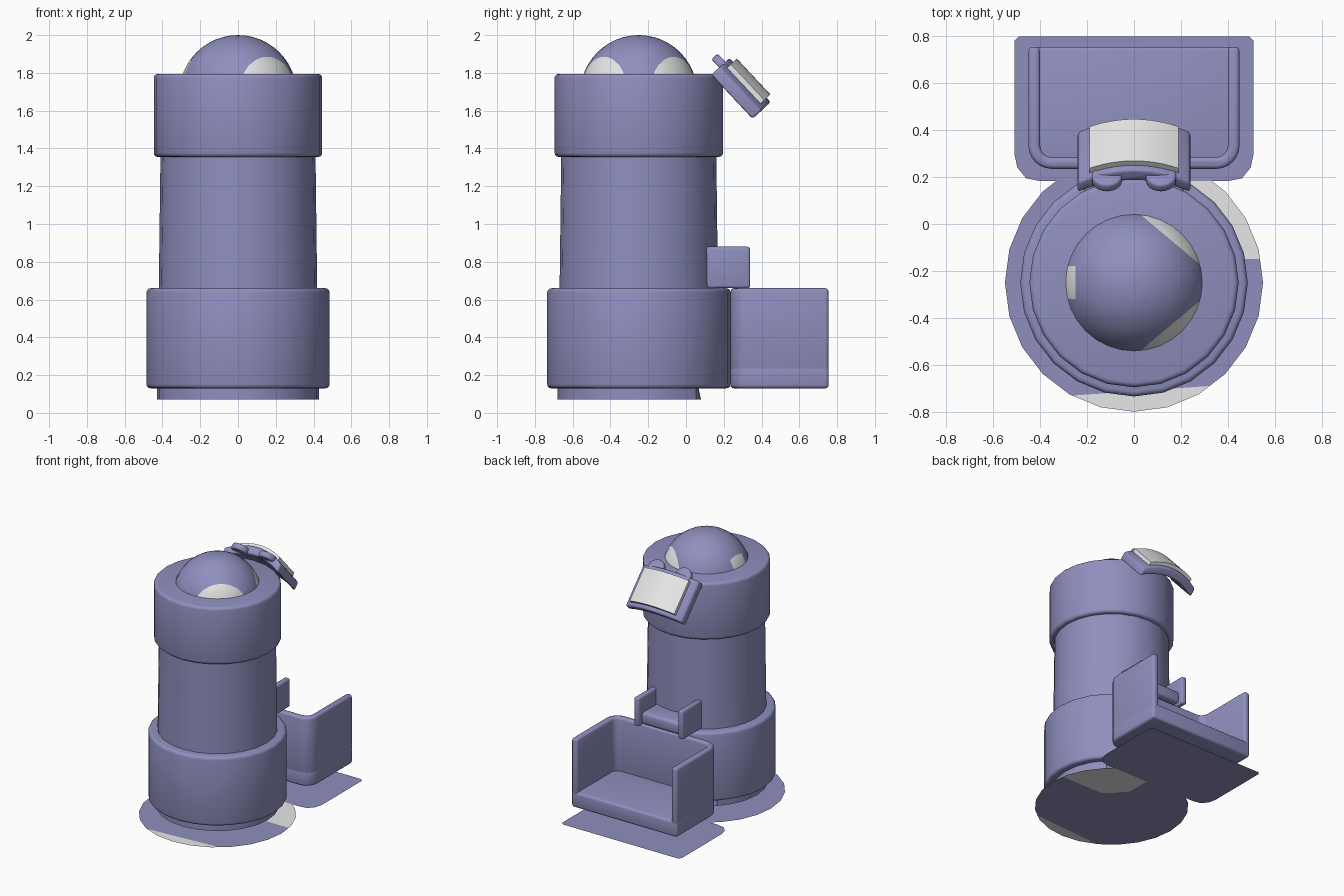
import bpy, bmesh, math
from mathutils import Vector, Matrix

if "Cube" in bpy.data.objects:
    bpy.data.objects.remove(bpy.data.objects["Cube"])

CY = -0.25   # y of the column axis
SEG = 24


def material(name, rgb):
    m = bpy.data.materials.new(name)
    m.diffuse_color = (*rgb, 1)
    m.use_nodes = True
    m.node_tree.nodes["Principled BSDF"].inputs["Base Color"].default_value = m.diffuse_color
    return m


LILAC = material("lilac", (0.275, 0.275, 0.52))
GREY = material("light grey", (0.8, 0.8, 0.8))


def finish(name, bm, mats=(LILAC,), bevel=0, segs=3, angle=35):
    bmesh.ops.recalc_face_normals(bm, faces=bm.faces)
    me = bpy.data.meshes.new(name)
    bm.to_mesh(me)
    bm.free()
    ob = bpy.data.objects.new(name, me)
    bpy.context.collection.objects.link(ob)
    for m in mats:
        me.materials.append(m)
    bpy.ops.object.select_all(action='DESELECT')
    ob.select_set(True)
    bpy.context.view_layer.objects.active = ob
    if bevel:
        mod = ob.modifiers.new("bevel", 'BEVEL')
        mod.width, mod.segments = bevel, segs
        mod.limit_method, mod.angle_limit = 'ANGLE', math.radians(40)
        bpy.ops.object.modifier_apply(modifier="bevel")
    bpy.ops.object.shade_smooth_by_angle(angle=math.radians(angle))
    return ob


def drum(name, z0, z1, r0, r1, bevel=0, back_limit=None):
    bm = bmesh.new()
    bmesh.ops.create_cone(bm, cap_ends=True, segments=SEG, radius1=r0, radius2=r1, depth=z1 - z0)
    if back_limit:
        for v in bm.verts:
            v.co.y = min(v.co.y, back_limit[0] if v.co.z < 0 else back_limit[1])
    bmesh.ops.translate(bm, verts=bm.verts, vec=(0, CY, (z0 + z1) / 2))
    return finish(name, bm, bevel=bevel)


def slab(name, pts, z0, z1, bevel=0):
    bm = bmesh.new()
    f = bm.faces.new([bm.verts.new((x, y, z0)) for x, y in pts])
    if z1 > z0:
        g = bmesh.ops.extrude_face_region(bm, geom=[f])
        bmesh.ops.translate(bm, verts=[v for v in g["geom"] if isinstance(v, bmesh.types.BMVert)],
                            vec=(0, 0, z1 - z0))
    return finish(name, bm, bevel=bevel)


def box(name, lo, hi, bevel):
    return slab(name, [(lo[0], lo[1]), (hi[0], lo[1]), (hi[0], hi[1]), (lo[0], hi[1])], lo[2], hi[2], bevel)


def cut(bm, co, no):
    bmesh.ops.bisect_plane(bm, geom=bm.verts[:] + bm.edges[:] + bm.faces[:], plane_co=co, plane_no=no)


# column
drum("column_foot", 0.07, 0.16, 0.43, 0.43, back_limit=(0.33, 0.31))
drum("lower_ring", 0.13, 0.66, 0.485, 0.485, 0.022)
drum("column_shaft", 0.6, 1.4, 0.42, 0.41)
drum("upper_ring", 1.355, 1.795, 0.446, 0.446, 0.022)

# dome with three grey patches cut in
bm = bmesh.new()
bmesh.ops.create_uvsphere(bm, u_segments=32, v_segments=24, radius=0.31)
cut(bm, (0, 0, 0.09), (0, 0, 1))
bmesh.ops.delete(bm, geom=[v for v in bm.verts if v.co.z < 0.085], context='VERTS')
a = math.radians(50)
sides = [Vector((math.cos(a), s * math.sin(a), 0)) for s in (1, -1)]
for n in sides:
    cut(bm, n * 0.24, n)
cut(bm, (-0.25, 0, 0), (1, 0, 0))
for s in (1, -1):
    cut(bm, (0, 0.07 * s, 0), (0, 1, 0))
for f in bm.faces:
    c = f.calc_center_median()
    if any(c.dot(n) > 0.24 for n in sides) or (c.x < -0.25 and abs(c.y) < 0.07):
        f.material_index = 1
bmesh.ops.translate(bm, verts=bm.verts, vec=(0, CY, 1.69))
finish("dome", bm, (LILAC, GREY), angle=60)

# flat floor disc with two grey areas
bm = bmesh.new()
bmesh.ops.create_circle(bm, cap_ends=True, segments=SEG, radius=0.55)
corner = [((0, 0.1, 0), (0, 1, 0)), ((0.035, 0, 0), (1, 0, 0)),
          ((0.15, 0.12, 0), (0.5, 0.86, 0)), ((0.04, 0.24, 0), (0.75, 0.66, 0))]
front = ((0.04, -0.46, 0), (0.07, -1, 0))
for co, no in corner + [front]:
    cut(bm, co, no)


def beyond(c, plane):
    return (c - Vector(plane[0])).dot(Vector(plane[1])) > 0


for f in bm.faces:
    c = f.calc_center_median()
    if beyond(c, front) or all(beyond(c, p) for p in corner):
        f.material_index = 1
# trim where the seat floor plate takes over
cut(bm, (0, 0.433, 0), (0, 1, 0))
bmesh.ops.delete(bm, geom=[f for f in bm.faces if f.calc_center_median().y > 0.433], context='FACES')
bmesh.ops.translate(bm, verts=bm.verts, vec=(0, CY, 0))
disc = finish("floor_disc", bm, (LILAC, GREY))

# floor plate below the bench
half = [(0.40, 0.183), (0.46, 0.195), (0.497, 0.24), (0.51, 0.30), (0.51, 0.78), (0.49, 0.80)]
slab("floor_plate", half + [(-x, y) for x, y in reversed(half)], 0, 0)


# bench: slab and U-shaped wall
def u_path(inset):
    r = 0.10 - inset
    arc = [(0.35 + r * math.cos(t), 0.335 - r * math.sin(t))
           for t in [math.radians(15 * i) for i in range(7)]]
    right = [(0.45 - inset, 0.755)] + arc
    return right + [(-x, y) for x, y in reversed(right)]


slab("bench_slab", u_path(0), 0.13, 0.25, 0.018)
slab("bench_wall", u_path(0) + u_path(0.05)[::-1], 0.22, 0.66, 0.018)

# small holder on the back of the column
for s, side in ((1, "right"), (-1, "left")):
    x0, x1 = sorted((0.165 * s, 0.21 * s))
    box("holder_plate_" + side, (x0, 0.09, 0.66), (x1, 0.34, 0.88), 0.015)
box("holder_bar", (-0.17, 0.09, 0.67), (0.17, 0.31, 0.765), 0.025)

# tilted curved display; local axes are x, up the panel, outward
up = Vector((0, -0.683, 0.73))
out = Vector((0, 0.73, 0.683))
TILT = Matrix(((1, 0, 0, 0), (0, up.y, out.y, 0.24), (0, up.z, out.z, 1.67), (0, 0, 0, 1)))


def curved_panel(name, w, h, n0, n1, mat, bevel):
    bm = bmesh.new()
    xs = [w * (i / 6 - 1) for i in range(13)]
    bulge = [0.07 * (1 - (x / 0.24) ** 2) for x in xs]
    outline = [(x, b + n0) for x, b in zip(xs, bulge)] + [(x, b + n1) for x, b in zip(xs, bulge)][::-1]
    f = bm.faces.new([bm.verts.new((x, -h, n)) for x, n in outline])
    g = bmesh.ops.extrude_face_region(bm, geom=[f])
    bmesh.ops.translate(bm, verts=[v for v in g["geom"] if isinstance(v, bmesh.types.BMVert)], vec=(0, 2 * h, 0))
    bmesh.ops.transform(bm, matrix=TILT, verts=bm.verts)
    finish(name, bm, (mat,), bevel)


curved_panel("display_case", 0.24, 0.16, 0, 0.065, LILAC, 0.014)
curved_panel("display_screen", 0.19, 0.13, 0.055, 0.092, GREY, 0)

# rounded tabs on the top edge of the display
for s, side in ((1, "right"), (-1, "left")):
    bm = bmesh.new()
    bmesh.ops.create_cone(bm, cap_ends=True, segments=20, radius1=0.065, radius2=0.065, depth=0.045)
    bmesh.ops.translate(bm, verts=bm.verts, vec=(0.115 * s, 0.155, 0.083))
    bmesh.ops.transform(bm, matrix=TILT, verts=bm.verts)
    finish("display_tab_" + side, bm, bevel=0.012)
